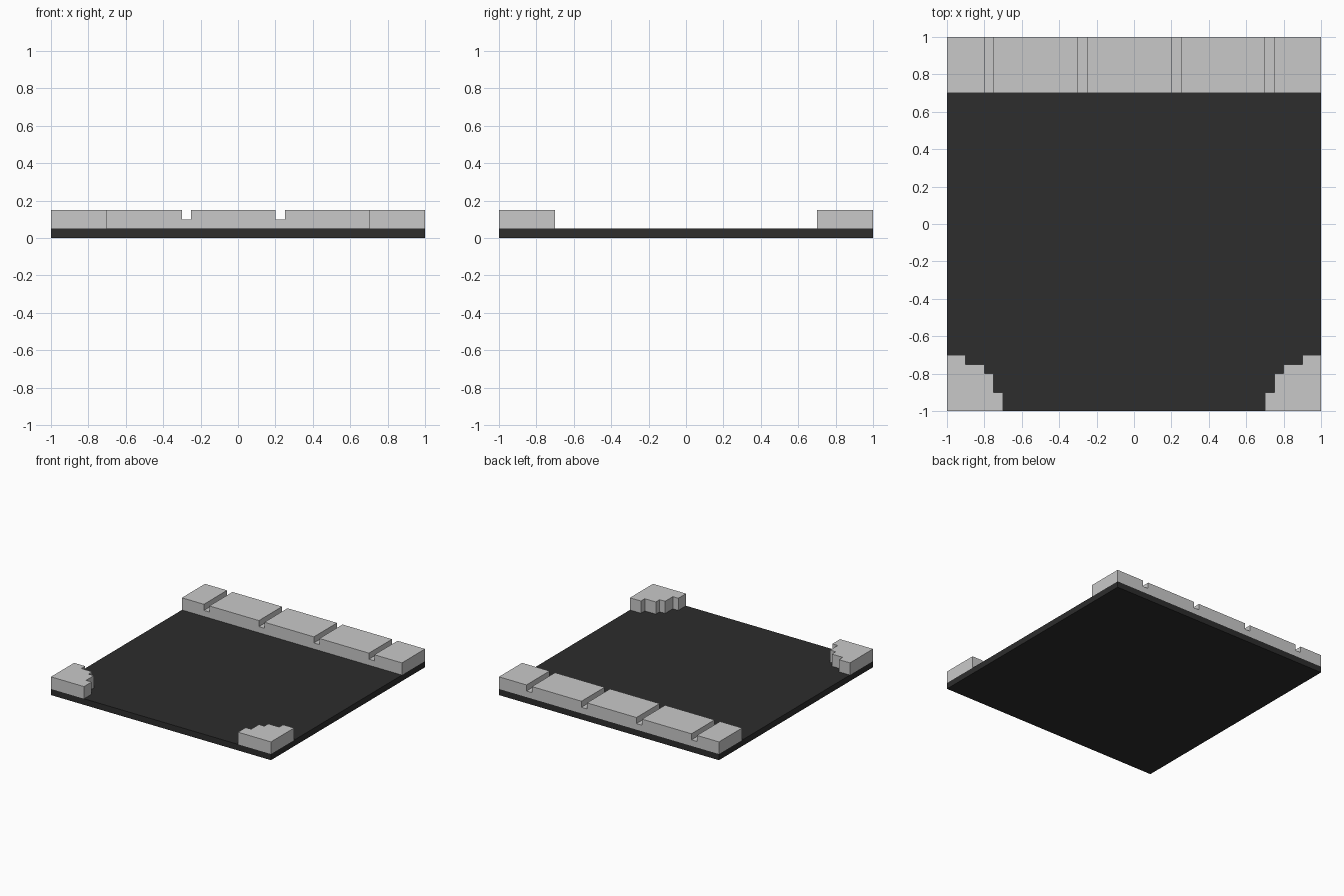
import bpy, bmesh
from mathutils import Vector

if "Cube" in bpy.data.objects:
    bpy.data.objects.remove(bpy.data.objects["Cube"])


def material(name, value):
    m = bpy.data.materials.new(name)
    m.diffuse_color = (value, value, value, 1)
    m.use_nodes = True
    m.node_tree.nodes["Principled BSDF"].inputs["Base Color"].default_value = m.diffuse_color
    return m


asphalt = material("dark asphalt", 0.026)
concrete = material("light concrete", 0.584)


def prism(name, profile, offset, mat):
    """Extrude a closed profile of 3D points along an offset."""
    bm = bmesh.new()
    face = bm.faces.new([bm.verts.new(p) for p in profile])
    ext = bmesh.ops.extrude_face_region(bm, geom=[face], use_keep_orig=True)
    verts = [g for g in ext["geom"] if isinstance(g, bmesh.types.BMVert)]
    bmesh.ops.translate(bm, verts=verts, vec=Vector(offset))
    bmesh.ops.recalc_face_normals(bm, faces=bm.faces)
    mesh = bpy.data.meshes.new(name)
    bm.to_mesh(mesh)
    bm.free()
    mesh.materials.append(mat)
    obj = bpy.data.objects.new(name, mesh)
    bpy.context.collection.objects.link(obj)
    return obj


BASE, GROOVE, TOP = 0.05, 0.10, 0.15

# Road slab
prism("road_slab", [(-1, -1, 0), (1, -1, 0), (1, 1, 0), (-1, 1, 0)],
      (0, 0, BASE), asphalt)

# Back sidewalk: grooved profile extruded front to back
profile = [(1, BASE), (-1, BASE), (-1, TOP)]
for x in (-0.8, -0.3, 0.2, 0.7):
    profile += [(x, TOP), (x, GROOVE), (x + 0.05, GROOVE), (x + 0.05, TOP)]
profile.append((1, TOP))
prism("back_sidewalk", [(x, 0.7, z) for x, z in profile], (0, 0.3, 0), concrete)

# Stepped sidewalk corners at the front, mirrored left and right
corner = [(1, 1), (0.7, 1), (0.7, 0.9), (0.75, 0.9), (0.75, 0.8),
          (0.8, 0.8), (0.8, 0.75), (0.9, 0.75), (0.9, 0.7), (1, 0.7)]
for side, name in ((-1, "left"), (1, "right")):
    prism(f"{name}_sidewalk_corner", [(side * x, -y, BASE) for x, y in corner],
          (0, 0, TOP - BASE), concrete)
